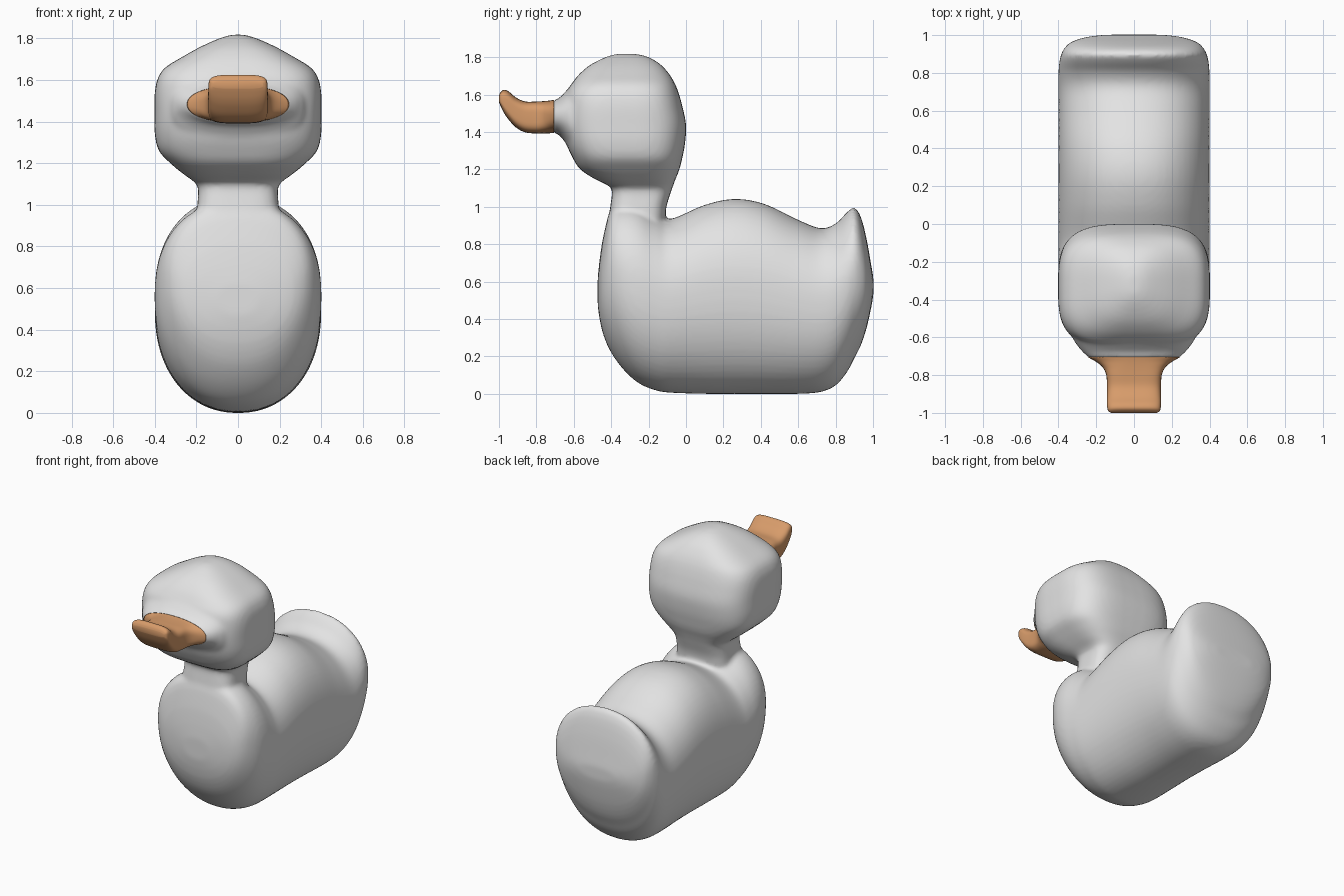
import bpy, bmesh, math


def material(name, rgb):
    m = bpy.data.materials.new(name)
    m.diffuse_color = (*rgb, 1)
    return m


def smooth_stations(st, sub):
    # Catmull-Rom through the stations
    out = []
    for i in range(len(st) - 1):
        p0, p1, p2, p3 = st[max(i - 1, 0)], st[i], st[i + 1], st[min(i + 2, len(st) - 1)]
        for k in range(sub):
            t = k / sub
            out.append([0.5 * (2 * b + (c - a) * t + (2 * a - 5 * b + 4 * c - d) * t * t
                               + (3 * b - a - 3 * c + d) * t ** 3)
                        for a, b, c, d in zip(p0, p1, p2, p3)])
    out.append(list(st[-1]))
    return out


def loft(bm, axis, stations, mid=0.5, sub=5, seg=64):
    # station = position, low, high, half width, superellipse exponent
    rings = []
    for pos, lo, hi, w, n in smooth_stations(stations, sub):
        c = lo + (hi - lo) * mid
        ring = []
        for k in range(seg):
            a = 2 * math.pi * k / seg
            u, v = (math.copysign(abs(f) ** (2 / n), f) for f in (math.cos(a), math.sin(a)))
            q = c + v * ((hi - c) if v > 0 else (c - lo))
            ring.append(bm.verts.new((w * u, pos, q) if axis == 'Y' else (w * u, q, pos)))
        rings.append(ring)
    faces = [bm.faces.new(rings[0]), bm.faces.new(rings[-1])]
    for r, s in zip(rings, rings[1:]):
        for k in range(seg):
            j = (k + 1) % seg
            faces.append(bm.faces.new((r[k], r[j], s[j], s[k])))
    bmesh.ops.recalc_face_normals(bm, faces=faces)


def make(name, bm, mat):
    me = bpy.data.meshes.new(name)
    bm.to_mesh(me)
    bm.free()
    me.materials.append(mat)
    for p in me.polygons:
        p.use_smooth = True
    ob = bpy.data.objects.new(name, me)
    bpy.context.collection.objects.link(ob)
    return ob


grey = material("light grey", (0.77, 0.77, 0.77))
orange = material("orange", (0.68, 0.33, 0.145))

bm = bmesh.new()
# torso with chest, back and upturned tail
loft(bm, 'Y', [
    (-0.472, 0.47, 0.62, 0.10, 2.2), (-0.46, 0.39, 0.73, 0.22, 2.2),
    (-0.44, 0.31, 0.85, 0.29, 2.2), (-0.40, 0.22, 0.99, 0.345, 2.2),
    (-0.33, 0.125, 1.02, 0.385, 2.2), (-0.25, 0.055, 1.01, 0.40, 2.2),
    (-0.16, 0.018, 0.96, 0.40, 2.2), (-0.08, 0.006, 0.935, 0.40, 2.2),
    (0.10, 0.0, 1.01, 0.40, 2.2), (0.26, 0.0, 1.042, 0.40, 2.2),
    (0.42, 0.0, 1.015, 0.40, 2.2), (0.60, 0.0, 0.93, 0.40, 2.2),
    (0.72, 0.01, 0.885, 0.40, 2.2), (0.80, 0.045, 0.91, 0.40, 2.2),
    (0.86, 0.115, 0.97, 0.395, 2.2), (0.90, 0.19, 0.995, 0.385, 2.2),
    (0.935, 0.26, 0.945, 0.365, 2.2), (0.965, 0.35, 0.83, 0.33, 2.2),
    (0.99, 0.46, 0.69, 0.25, 2.2), (1.002, 0.53, 0.62, 0.15, 2.2)], mid=0.55)
# neck and head
loft(bm, 'Z', [
    (0.80, -0.42, -0.15, 0.20, 3.5), (0.92, -0.415, -0.115, 0.20, 3.5),
    (1.00, -0.405, -0.105, 0.195, 3.5), (1.08, -0.395, -0.08, 0.192, 3.5),
    (1.11, -0.41, -0.07, 0.21, 3.4), (1.15, -0.49, -0.055, 0.265, 3.3),
    (1.20, -0.565, -0.035, 0.325, 3.3), (1.26, -0.605, -0.02, 0.38, 3.3),
    (1.34, -0.64, -0.005, 0.40, 3.3), (1.44, -0.66, 0.0, 0.402, 3.3),
    (1.54, -0.655, -0.02, 0.40, 3.3), (1.61, -0.64, -0.04, 0.385, 3.3),
    (1.66, -0.61, -0.06, 0.35, 3.2), (1.71, -0.57, -0.09, 0.27, 3.0),
    (1.76, -0.51, -0.135, 0.18, 2.8), (1.80, -0.43, -0.20, 0.09, 2.5),
    (1.818, -0.37, -0.27, 0.03, 2.3)])
# face tapering to the beak
loft(bm, 'Y', [
    (-0.50, 1.20, 1.73, 0.34, 2.4), (-0.60, 1.275, 1.66, 0.325, 2.4),
    (-0.65, 1.35, 1.61, 0.295, 2.3), (-0.68, 1.385, 1.58, 0.27, 2.3),
    (-0.712, 1.395, 1.57, 0.235, 2.2)])
bird = make("bird_body", bm, grey)
r = bird.modifiers.new("merge", 'REMESH')
r.mode = 'VOXEL'
r.voxel_size = 0.014
r.use_smooth_shade = True
s = bird.modifiers.new("blend", 'SMOOTH')
s.factor = 0.5
s.iterations = 6

# beak, flared at the base and turned up at the tip
bm = bmesh.new()
loft(bm, 'Y', [
    (-0.705, 1.395, 1.572, 0.245, 2.2), (-0.73, 1.393, 1.568, 0.20, 2.5),
    (-0.76, 1.392, 1.565, 0.165, 3.2), (-0.80, 1.392, 1.563, 0.147, 4),
    (-0.86, 1.398, 1.563, 0.143, 4), (-0.91, 1.425, 1.585, 0.143, 4),
    (-0.95, 1.468, 1.618, 0.143, 4), (-0.975, 1.505, 1.625, 0.141, 4),
    (-0.992, 1.54, 1.612, 0.135, 4), (-1.0, 1.56, 1.595, 0.12, 4)], sub=4)
make("beak", bm, orange)
